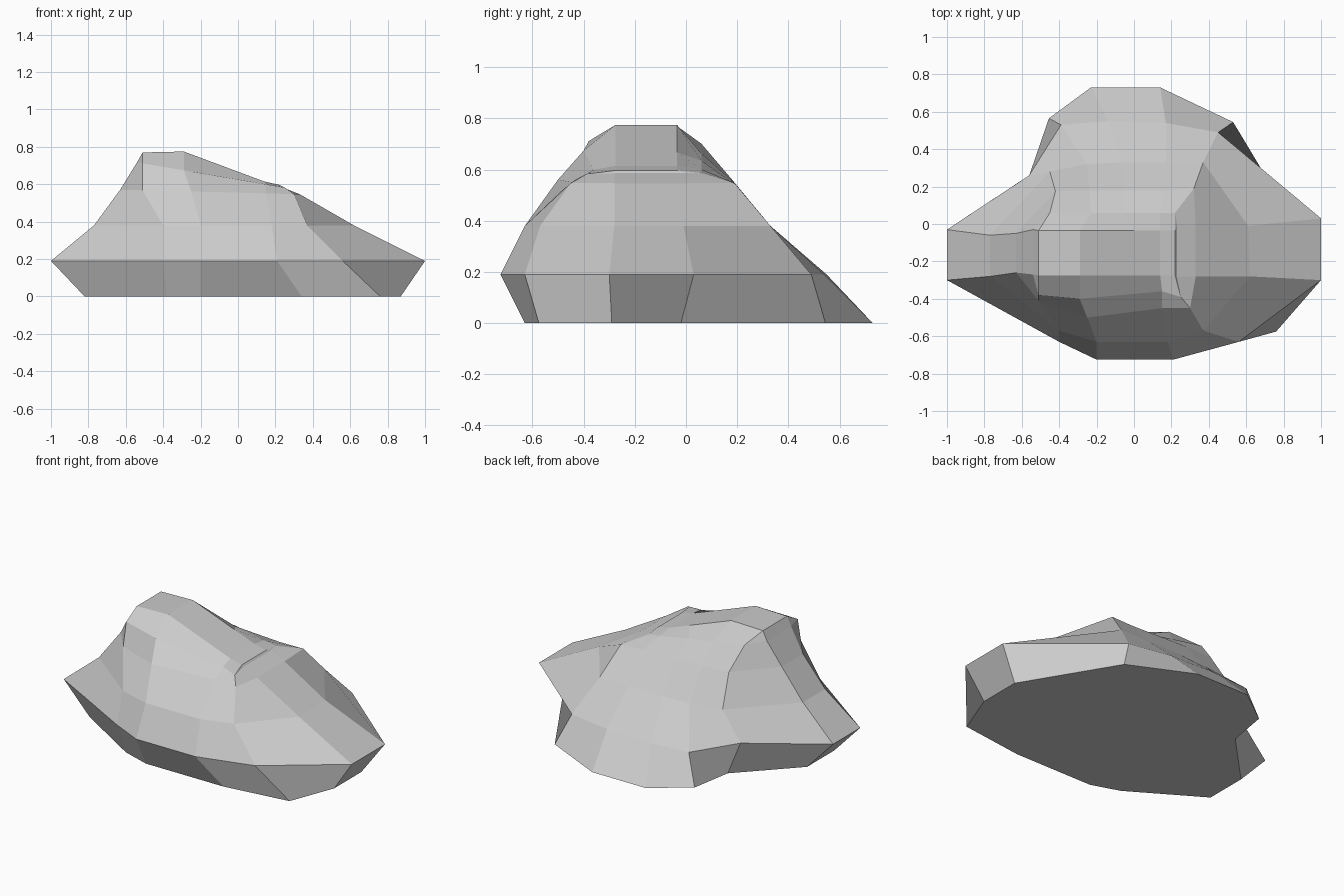
import bpy, bmesh

if "Cube" in bpy.data.objects:
    bpy.data.objects.remove(bpy.data.objects["Cube"])

bm = bmesh.new()


def ring(points, z, tilt=0.0):
    """One contour of the rock, counter-clockwise from the left front corner."""
    return [bm.verts.new((x, y, z + tilt * x)) for x, y in points]


def skin(lower, upper):
    n = len(lower)
    for i in range(n):
        j = (i + 1) % n
        face = list(dict.fromkeys((lower[i], lower[j], upper[j], upper[i])))
        bm.faces.new(face)


# Undercut base
base = ring([(-.82, -.30), (-.38, -.57), (-.20, -.63), (.34, -.63), (.76, -.575),
             (.87, -.29), (.87, -.02), (.53, .545), (.14, .73), (-.23, .73),
             (-.455, .565), (-.50, .30), (-.82, -.03)], 0)

# Widest rim
rim = ring([(-1, -.30), (-.40, -.63), (-.20, -.725), (.21, -.725), (.56, -.63),
            (1, -.30), (1, .03), (.45, .49), (.17, .54), (-.14, .55),
            (-.39, .53), (-.56, .26), (-1, -.03)], .19)

# Lower slope
slope = ring([(-.77, -.28), (-.40, -.57), (-.20, -.63), (.18, -.63), (.37, -.57),
              (.62, -.28), (.61, -.01), (.37, .33), (.17, .33), (-.07, .33),
              (-.25, .32), (-.45, .28), (-.77, -.06)], .38)

# Shoulder
shoulder = ring([(-.63, -.26), (-.51, -.41), (-.25, -.50), (.15, -.45), (.30, -.45),
                 (.33, -.28), (.33, -.01), (.32, .19), (.17, .18), (-.05, .18),
                 (-.24, .18), (-.42, .175), (-.63, -.05)], .555, -.025)

# Upper bevel, tilted down to the right
bevel = ring([(-.54, -.27), (-.51, -.38), (-.29, -.40), (.15, -.36), (.25, -.39),
              (.23, -.28), (.23, .0), (.22, .06), (.14, .06), (-.06, .06),
              (-.23, .06), (-.45, .06), (-.54, -.03)], .625, -.17)

# Sloping ridge on top
ridge = [(-.51, .77), (-.29, .775), (.14, .615), (.22, .597)]
f = [bm.verts.new((x, -.275, z)) for x, z in ridge]
b = [bm.verts.new((x, -.035, z)) for x, z in ridge]
mid = bm.verts.new((0, -.035, .667))
crown = [f[0], f[0], f[1], f[2], f[3], f[3], b[3], b[3], b[2], mid, b[1], b[0], b[0]]

levels = [base, rim, slope, shoulder, bevel, crown]
for lower, upper in zip(levels, levels[1:]):
    skin(lower, upper)
bm.faces.new(base[::-1])
bm.faces.new((f[0], f[1], b[1], b[0]))
bm.faces.new((f[1], f[2], b[2], mid, b[1]))
bm.faces.new((f[2], f[3], b[3], b[2]))
bmesh.ops.recalc_face_normals(bm, faces=bm.faces)

mesh = bpy.data.meshes.new("rock")
bm.to_mesh(mesh)
bm.free()
bpy.context.collection.objects.link(bpy.data.objects.new("rock", mesh))
